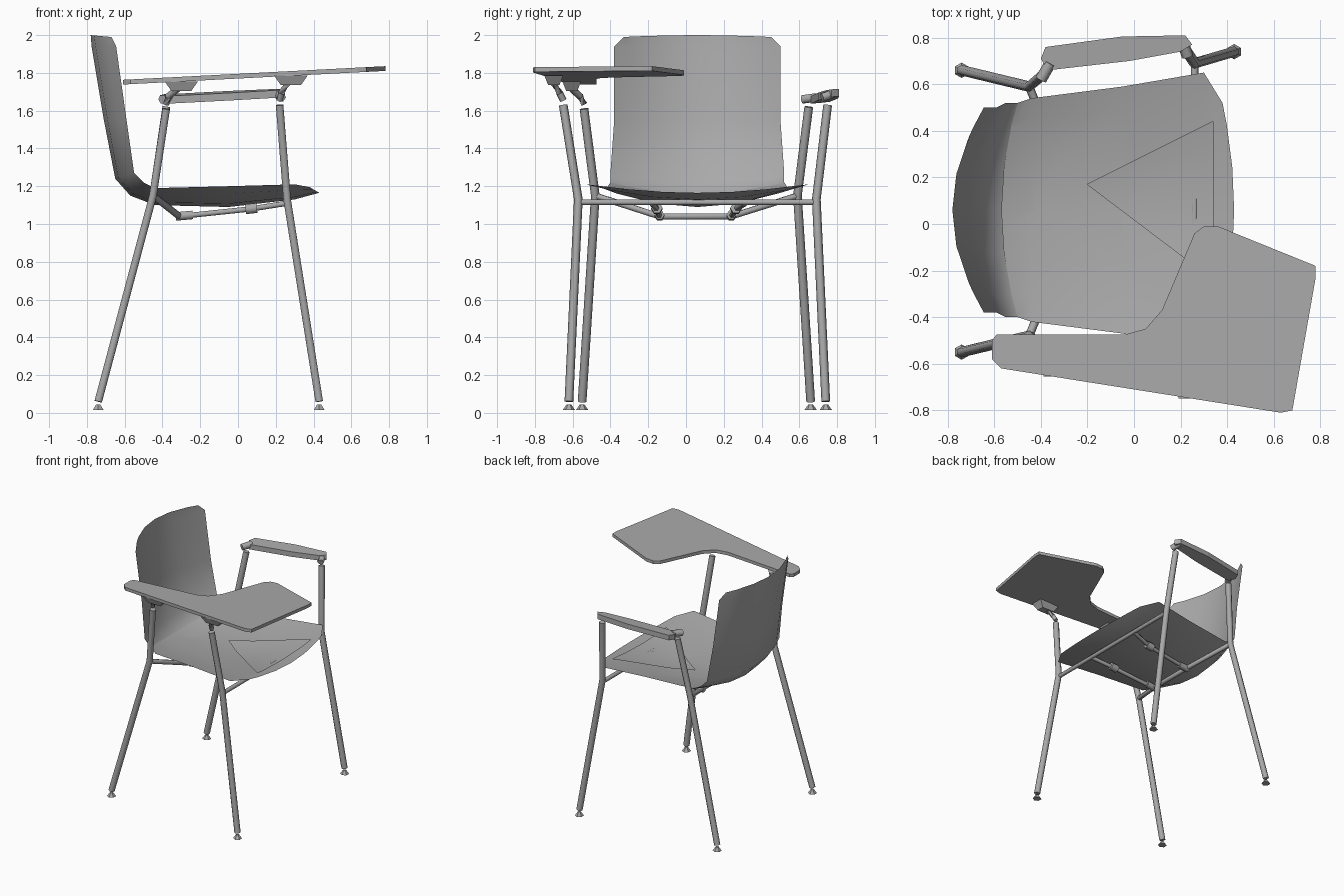
import bpy, bmesh, math
from mathutils import Vector, Matrix

cube = bpy.data.objects.get("Cube")
if cube:
    bpy.data.objects.remove(cube, do_unlink=True)

grey = bpy.data.materials.new("mid_grey")
grey.use_nodes = True
grey.diffuse_color = (0.4, 0.4, 0.4, 1)
grey.node_tree.nodes["Principled BSDF"].inputs["Base Color"].default_value = (0.4, 0.4, 0.4, 1)

CY = 0.06  # seat centre line


def finish(name, bm, angle=None):
    bmesh.ops.recalc_face_normals(bm, faces=bm.faces)
    mesh = bpy.data.meshes.new(name)
    bm.to_mesh(mesh)
    bm.free()
    mesh.materials.append(grey)
    obj = bpy.data.objects.new(name, mesh)
    bpy.context.collection.objects.link(obj)
    if angle:
        bpy.ops.object.select_all(action='DESELECT')
        obj.select_set(True)
        bpy.context.view_layer.objects.active = obj
        bpy.ops.object.shade_smooth_by_angle(angle=math.radians(angle))
    return obj


def tube(name, points, radius=0.023, sides=6):
    """Capped bar following a polyline."""
    bm = bmesh.new()
    pts = [Vector(p) for p in points]
    rings = []
    for i, p in enumerate(pts):
        d = (pts[min(i + 1, len(pts) - 1)] - pts[max(i - 1, 0)]).normalized()
        ref = Vector((0, 0, 1)) if abs(d.z) < 0.8 else Vector((1, 0, 0))
        u = d.cross(ref).normalized()
        v = d.cross(u)
        angles = [2 * math.pi * k / sides for k in range(sides)]
        rings.append([bm.verts.new(p + radius * (u * math.cos(a) + v * math.sin(a))) for a in angles])
    for a, b in zip(rings, rings[1:]):
        for k in range(sides):
            j = (k + 1) % sides
            bm.faces.new((a[k], a[j], b[j], b[k]))
    bm.faces.new(rings[0])
    bm.faces.new(rings[-1])
    return finish(name, bm, 61)


def slab(name, outline, height, thick):
    """Flat plate whose top follows height(x, y)."""
    bm = bmesh.new()
    top = [bm.verts.new((x, y, height(x, y))) for x, y in outline]
    low = [bm.verts.new((x, y, height(x, y) - thick)) for x, y in outline]
    bm.faces.new(top)
    bm.faces.new(low[::-1])
    for i in range(len(top)):
        j = (i + 1) % len(top)
        bm.faces.new((top[i], low[i], low[j], top[j]))
    return finish(name, bm)


# Shell sections: centre x, centre z, half width, edge shift in x, edge rise, cushion lift
SECTIONS = [
    (-0.78, 2.00, 0.39, 0.11, -0.01, 0),
    (-0.775, 1.94, 0.44, 0.13, 0, 0),
    (-0.71, 1.55, 0.44, 0.12, 0, 0),
    (-0.65, 1.24, 0.46, 0.10, 0.03, 0),
    (-0.57, 1.15, 0.46, 0.07, 0.07, 0.01),
    (-0.44, 1.10, 0.48, 0, 0.09, 0.03),
    (-0.05, 1.09, 0.53, 0, 0.11, 0.04),
    (0.30, 1.13, 0.59, 0, 0.08, 0.03),
    (0.43, 1.165, 0.46, -0.05, 0.03, 0),
]


def sheet(sections, lift):
    bm = bmesh.new()
    rows = []
    for x, z, half, dx, dz, up in sections:
        rows.append([bm.verts.new((x + dx * t * t, CY + half * t,
                                   z + dz * t * t + lift * up * (1 - t * t)))
                     for t in (-1, -0.8, -0.4, 0, 0.4, 0.8, 1)])
    for a, b in zip(rows, rows[1:]):
        for k in range(len(a) - 1):
            bm.faces.new((a[k], a[k + 1], b[k + 1], b[k]))
    return bm


# Back and seat shell
finish("seat_and_back_shell", sheet(SECTIONS, 0), 50)

# Upper seat skin with a wedge-shaped opening towards its front
bm = sheet(SECTIONS[4:], 1)
apex = Vector((-0.2, 0.17, 0))
planes = [(apex, Vector((0.25, -0.5, 0))), (apex, Vector((0.34, 0.45, 0))),
          (Vector((0.34, 0, 0)), Vector((-1, 0, 0)))]
for co, no in planes:
    bmesh.ops.bisect_plane(bm, geom=bm.verts[:] + bm.edges[:] + bm.faces[:], plane_co=co, plane_no=no)
gone = [f for f in bm.faces if all((f.calc_center_median() - co).dot(no) > 0 for co, no in planes)]
bmesh.ops.delete(bm, geom=gone, context='FACES')
finish("seat_top_skin", bm, 50)

# Legs: foot, knee and top positions
LEGS = {
    "rear_leg_left": ((-0.74, 0.66, 0.06), (-0.45, 0.59, 1.15), (-0.38, 0.65, 1.62)),
    "rear_leg_right": ((-0.74, -0.55, 0.06), (-0.45, -0.48, 1.15), (-0.38, -0.54, 1.61)),
    "front_leg_left": ((0.43, 0.74, 0.06), (0.26, 0.69, 1.13), (0.22, 0.75, 1.63)),
    "front_leg_right": ((0.43, -0.62, 0.06), (0.26, -0.57, 1.13), (0.22, -0.65, 1.63)),
}
for name, path in LEGS.items():
    tube(name, path)
    # Foot pad just under the leg
    bm = bmesh.new()
    bmesh.ops.create_cone(bm, cap_ends=True, segments=6, radius1=0.033, radius2=0.012, depth=0.03)
    bmesh.ops.translate(bm, vec=(path[0][0], path[0][1], 0.03), verts=bm.verts)
    finish(name + "_foot", bm)

# Frame below the seat
tube("front_crossbar", [(0.26, -0.57, 1.115), (0.26, 0.69, 1.115)], 0.016)
corners = [(-0.31, -0.14, 1.04), (-0.31, 0.24, 1.04)]
tube("rear_crossbar", [LEGS["rear_leg_right"][1], *corners, LEGS["rear_leg_left"][1]], 0.018)
for side, (x, y, z) in zip(("right", "left"), corners):
    tube("under_rail_" + side, [(x, y, z), (0.07, y * 1.1, 1.08), (0.26, y * 1.3, 1.11)], 0.016)
    tube("rail_clamp_" + side, [(0.04, y * 1.1, 1.078), (0.1, y * 1.1, 1.085)], 0.03)
    tube("corner_clamp_" + side, [(x - 0.02, y, z), (x + 0.07, y, z + 0.008)], 0.026)

# Armrest on the left
slab("armrest", [(-0.37, 0.66), (-0.40, 0.71), (-0.38, 0.76), (-0.05, 0.805), (0.22, 0.81),
                 (0.25, 0.77), (0.20, 0.74), (-0.02, 0.70)],
     lambda x, y: 1.70 + 0.04 * x + 0.1 * (y - 0.74), 0.04)
tube("armrest_rear_mount", [(-0.40, 0.62, 1.66), (-0.36, 0.69, 1.67)], 0.025)
tube("armrest_front_mount", [(0.23, 0.72, 1.67), (0.21, 0.78, 1.69)], 0.025)

# Writing tablet on the right
slab("writing_tablet", [(-0.61, -0.58), (-0.61, -0.50), (-0.59, -0.475), (-0.04, -0.475),
                        (0.05, -0.45), (0.12, -0.37), (0.26, -0.04), (0.30, -0.01), (0.36, -0.01),
                        (0.78, -0.18), (0.78, -0.23), (0.68, -0.80), (0.63, -0.81), (-0.57, -0.62)],
     lambda x, y: 1.795 + 0.052 * x, 0.025)
for end, x, y, z in (("rear", -0.30, -0.605, 1.705), ("front", 0.28, -0.70, 1.735)):
    # Tapered bracket under the tablet and the strut that carries it
    bm = bmesh.new()
    bmesh.ops.create_cone(bm, cap_ends=True, segments=4, radius1=0.06, radius2=0.1, depth=0.05,
                          matrix=Matrix.Rotation(math.pi / 4, 4, 'Z'))
    bmesh.ops.scale(bm, vec=(1.25, 0.7, 1), verts=bm.verts)
    bmesh.ops.translate(bm, vec=(x, y, z + 0.025), verts=bm.verts)
    finish("tablet_bracket_" + end, bm)
    x0, y0, z0 = LEGS[end + "_leg_right"][2]
    tube("tablet_mount_" + end, [(x0, y0, z0 + 0.025), (x0 + 0.01, y0 - 0.02, z0 + 0.065),
                                 (x - 0.02, y, z + 0.01)], 0.018)
